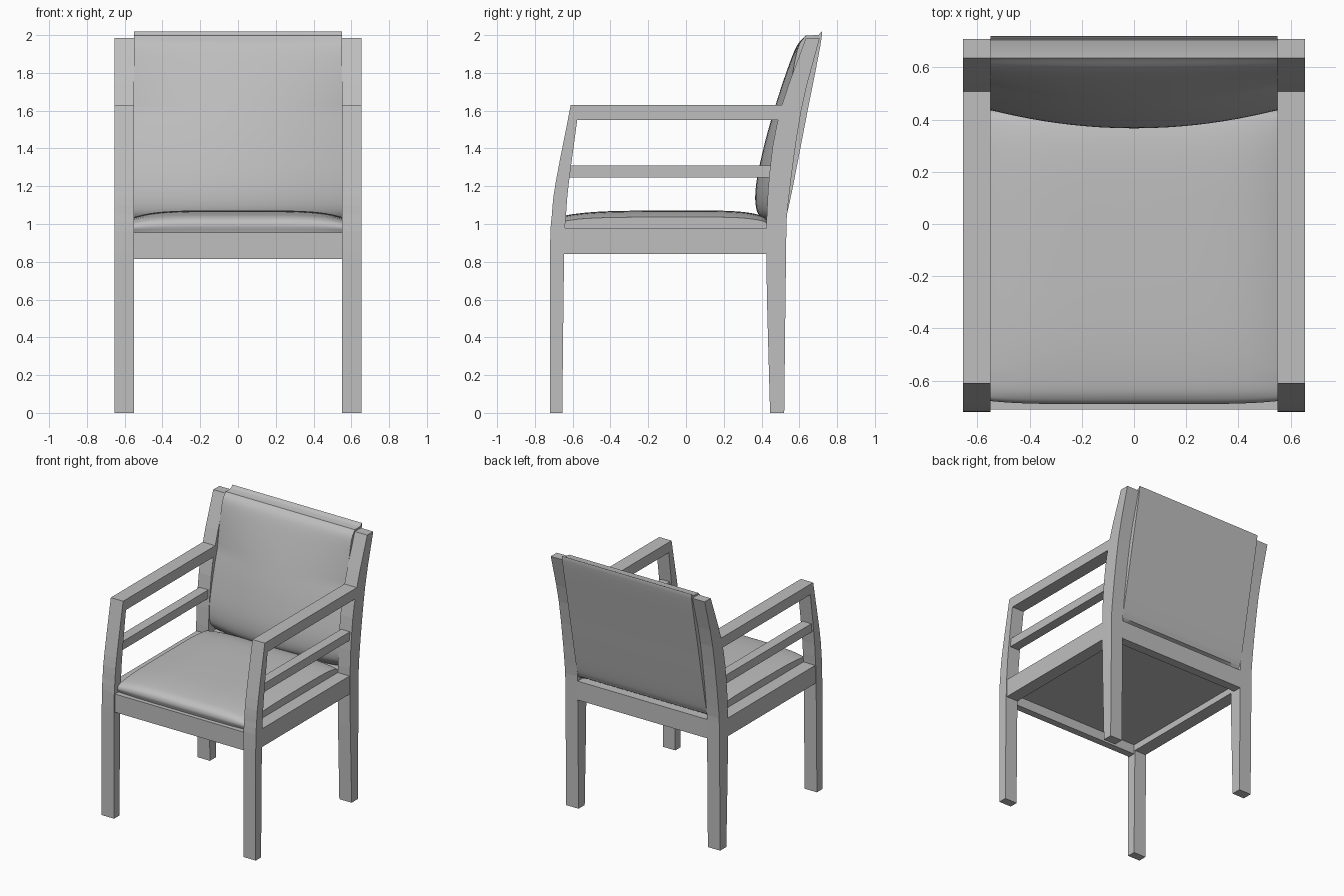
import bpy, bmesh, math
from mathutils import Vector

cube = bpy.data.objects.get("Cube")
if cube:
    bpy.data.objects.remove(cube)

GREY = (0.52, 0.52, 0.52, 1)
mat = bpy.data.materials.new("plain_grey")
mat.use_nodes = True
mat.diffuse_color = GREY
mat.node_tree.nodes["Principled BSDF"].inputs["Base Color"].default_value = GREY


def loft(name, rings, smooth=False):
    """Skin equal-length closed rings and cap both ends."""
    bm = bmesh.new()
    rows = [[bm.verts.new(p) for p in ring] for ring in rings]
    n = len(rows[0])
    for a, b in zip(rows, rows[1:]):
        for i in range(n):
            j = (i + 1) % n
            bm.faces.new((a[i], a[j], b[j], b[i]))
    bm.faces.new(rows[0])
    bm.faces.new(rows[-1])
    bmesh.ops.recalc_face_normals(bm, faces=bm.faces)
    me = bpy.data.meshes.new(name)
    bm.to_mesh(me)
    bm.free()
    me.materials.append(mat)
    ob = bpy.data.objects.new(name, me)
    bpy.context.collection.objects.link(ob)
    if smooth:
        bpy.ops.object.select_all(action='DESELECT')
        ob.select_set(True)
        bpy.context.view_layer.objects.active = ob
        bpy.ops.object.shade_smooth_by_angle(angle=math.radians(40))
    return ob


def slab(name, outline, x0, x1):
    """Extrude a side outline (y, z) between two x positions."""
    return loft(name, [[(x, y, z) for y, z in outline] for x in (x0, x1)])


def rect(y0, y1, z0, z1):
    return [(y0, z0), (y1, z0), (y1, z1), (y0, z1)]


def spline(points, steps=6):
    """Smooth open curve through the points."""
    p = [Vector(q) for q in points]
    p = [2 * p[0] - p[1]] + p + [2 * p[-1] - p[-2]]
    out = []
    for a, b, c, d in zip(p, p[1:], p[2:], p[3:]):
        for k in range(steps):
            t = k / steps
            out.append(0.5 * (2 * b + (c - a) * t + (2 * a - 5 * b + 4 * c - d) * t * t
                              + (3 * b - a - 3 * c + d) * t ** 3))
    return out + [p[-2]]


W, OUT = 0.55, 0.655

# Side frames: legs, arm and rails on both sides
front_leg = (spline([(-0.72, 0), (-0.72, 0.85), (-0.71, 1.05), (-0.69, 1.22), (-0.61, 1.63)], 3)
             + spline([(-0.565, 1.63), (-0.62, 1.22), (-0.635, 1.05), (-0.645, 0.85), (-0.655, 0)], 3))
back_leg = (spline([(0.445, 0), (0.425, 0.85), (0.445, 1.3), (0.505, 1.62), (0.635, 1.985)], 3)
            + spline([(0.708, 1.985), (0.61, 1.6), (0.54, 1.1), (0.53, 0.85), (0.52, 0)], 3))
for side, s in (("left", 1), ("right", -1)):
    slab(side + "_front_leg", front_leg, s * W, s * OUT)
    slab(side + "_back_leg", back_leg, s * W, s * OUT)
    slab(side + "_armrest", [(-0.58, 1.55), (0.5, 1.55), (0.515, 1.63), (-0.6, 1.63)], s * W, s * OUT)
    slab(side + "_lower_arm_rail", rect(-0.63, 0.46, 1.245, 1.31), s * 0.565, s * 0.64)
    slab(side + "_seat_rail", rect(-0.66, 0.44, 0.84, 0.98), s * W, s * 0.65)

# Cross rails and the seat base
slab("front_rail", rect(-0.71, -0.655, 0.815, 0.955), -W, W)
slab("back_rail", rect(0.46, 0.53, 0.84, 0.985), -W, W)
slab("seat_base", rect(-0.66, 0.47, 0.89, 0.96), -W, W)

# Cushions bulge most at the middle
stations = [W * math.sin(math.pi / 2 * k / 14) for k in range(-14, 15)]

seat_line = spline([(-0.68, 0.956), (-0.69, 0.995), (-0.67, 1.03), (-0.6, 1.052), (-0.4, 1.068),
                    (0, 1.072), (0.25, 1.068), (0.38, 1.05), (0.43, 1.02), (0.435, 0.956)])
rings = []
for x in stations:
    edge = abs(x / W) ** 5
    rings.append([(x, y + (0.012 * edge if y < -0.6 else 0), z - 0.3 * edge * (z - 0.956))
                  for y, z in seat_line])
loft("seat_cushion", rings, smooth=True)

front_line = spline([(0.43, 1.0), (0.375, 1.07), (0.37, 1.2), (0.41, 1.4), (0.465, 1.6),
                     (0.53, 1.8), (0.585, 1.94), (0.635, 1.998)])
back_line = spline([(0.7, 2.0), (0.718, 1.985), (0.64, 1.58), (0.55, 1.12), (0.52, 1.02)])
rings = []
for x in stations:
    edge = abs(x / W) ** 2
    front = [(x, y + 0.07 * edge * min(1, (2 - z) / 0.4), z) for y, z in front_line]
    rings.append(front + [(x, y, z) for y, z in back_line])
loft("backrest_cushion", rings, smooth=True)
